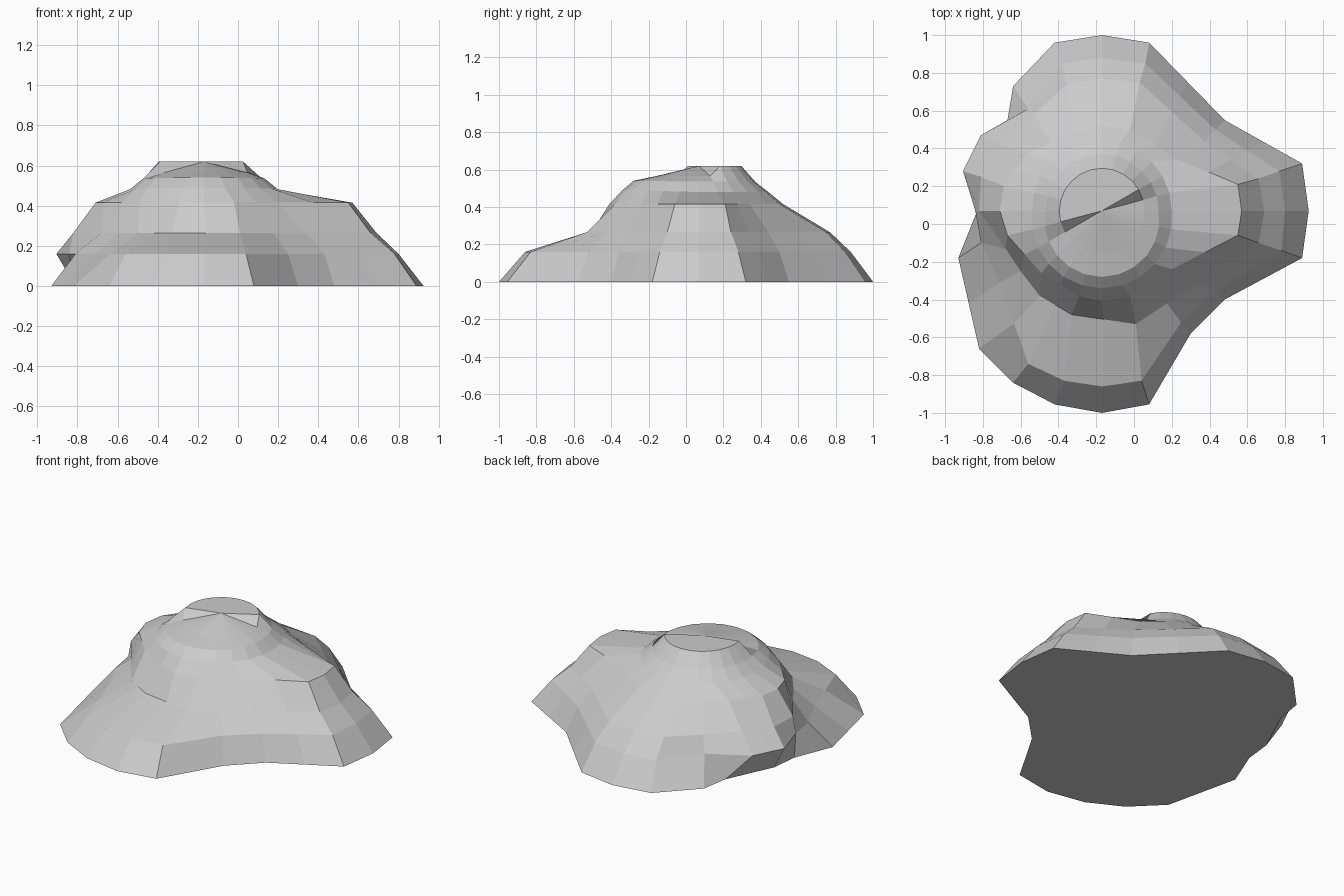
import bpy, bmesh, math

if "Cube" in bpy.data.objects:
    bpy.data.objects.remove(bpy.data.objects["Cube"])

CX, CY, N = -0.17, 0.07, 24     # summit axis and number of columns


def contour(z, keys):
    """Closed contour from sparse {column: (x, y)}, missing columns interpolated."""
    ks = sorted(keys)
    out = []
    for c in range(N):
        a = max(k for k in ks if k <= c)
        later = [k for k in ks if k > c]
        b = later[0] if later else N
        t = (c - a) / (b - a)
        p, q = keys[a], keys[b % N]
        out.append((p[0] + (q[0] - p[0]) * t, p[1] + (q[1] - p[1]) * t, z))
    return out


def circle(r, south_r, z, south_z):
    """Near-round upper contour that may bulge or dip on its south side."""
    out = []
    for c in range(N):
        a = 2 * math.pi * c / N
        s = max(0, -math.sin(a))
        rr = r + (south_r - r) * s
        out.append((CX + rr * math.cos(a), CY + rr * math.sin(a), z + (south_z - z) * s))
    return out


# Foot of the hill: east, north-west and south spurs
foot = contour(0, {
    0: (.925, .07), 1: (.89, .32), 3: (.48, .55), 5: (.08, .96), 6: (-.17, 1),
    7: (-.42, .96), 8: (-.64, .73), 9: (-.67, .55), 11: (-.81, .25), 12: (-.83, .07),
    13: (-.93, -.18), 15: (-.82, -.66), 16: (-.64, -.84), 17: (-.42, -.955),
    18: (-.17, -1), 19: (.08, -.955), 20: (.30, -.58), 21: (.48, -.40), 23: (.89, -.18)})
# Lower ledge, overhanging on the west
ledge = contour(.16, {
    0: (.80, .07), 1: (.77, .28), 3: (.43, .50), 5: (.06, .85), 6: (-.17, .88),
    7: (-.38, .85), 8: (-.56, .61), 9: (-.81, .47), 11: (-.905, .28), 12: (-.84, .07),
    13: (-.81, -.10), 14: (-.71, -.31), 16: (-.56, -.74), 17: (-.37, -.83),
    18: (-.17, -.86), 19: (.04, -.83), 20: (.25, -.52), 21: (.43, -.36), 23: (.78, -.14)})
# Middle slope
middle = contour(.265, {
    0: (.69, .07), 1: (.66, .24), 3: (.37, .44), 5: (.03, .75), 6: (-.17, .77),
    7: (-.36, .74), 9: (-.70, .42), 11: (-.81, .25), 12: (-.82, .07), 13: (-.68, -.13),
    14: (-.60, -.25), 15: (-.50, -.38), 17: (-.33, -.48), 19: (.01, -.53),
    21: (.34, -.31), 23: (.66, -.10)})
# Shoulder with the eastern plateau
shoulder = contour(.415, {
    0: (.57, .07), 1: (.55, .21), 3: (.24, .34), 5: (-.02, .50), 6: (-.17, .52),
    7: (-.31, .49), 9: (-.57, .37), 11: (-.69, .20), 12: (-.71, .07), 13: (-.67, -.06),
    15: (-.49, -.26), 17: (-.29, -.38), 18: (-.17, -.41), 19: (-.02, -.38),
    21: (.20, -.24), 23: (.55, -.06)})
# Dome, and a crown whose southern rim dips
dome_low = circle(.37, .41, .48, .49)
dome_high = circle(.30, .35, .535, .54)
crown = [(x, y, .62 if 2 <= c <= 13 else .565)
         for c, (x, y, z) in enumerate(circle(.225, .23, .62, .62))]

bm = bmesh.new()
rings = [[bm.verts.new(p) for p in ring]
         for ring in (foot, ledge, middle, shoulder, dome_low, dome_high, crown)]
for lo, hi in zip(rings, rings[1:]):
    for i in range(N):
        j = (i + 1) % N
        bm.faces.new((lo[i], lo[j], hi[j], hi[i]))
summit = bm.verts.new((CX, CY, .62))
for i in range(N):
    bm.faces.new((rings[-1][i], rings[-1][(i + 1) % N], summit))
bm.faces.new(rings[0][::-1])
bmesh.ops.recalc_face_normals(bm, faces=bm.faces[:])

mesh = bpy.data.meshes.new("rocky_hill")
bm.to_mesh(mesh)
bm.free()
bpy.context.collection.objects.link(bpy.data.objects.new("rocky_hill", mesh))
